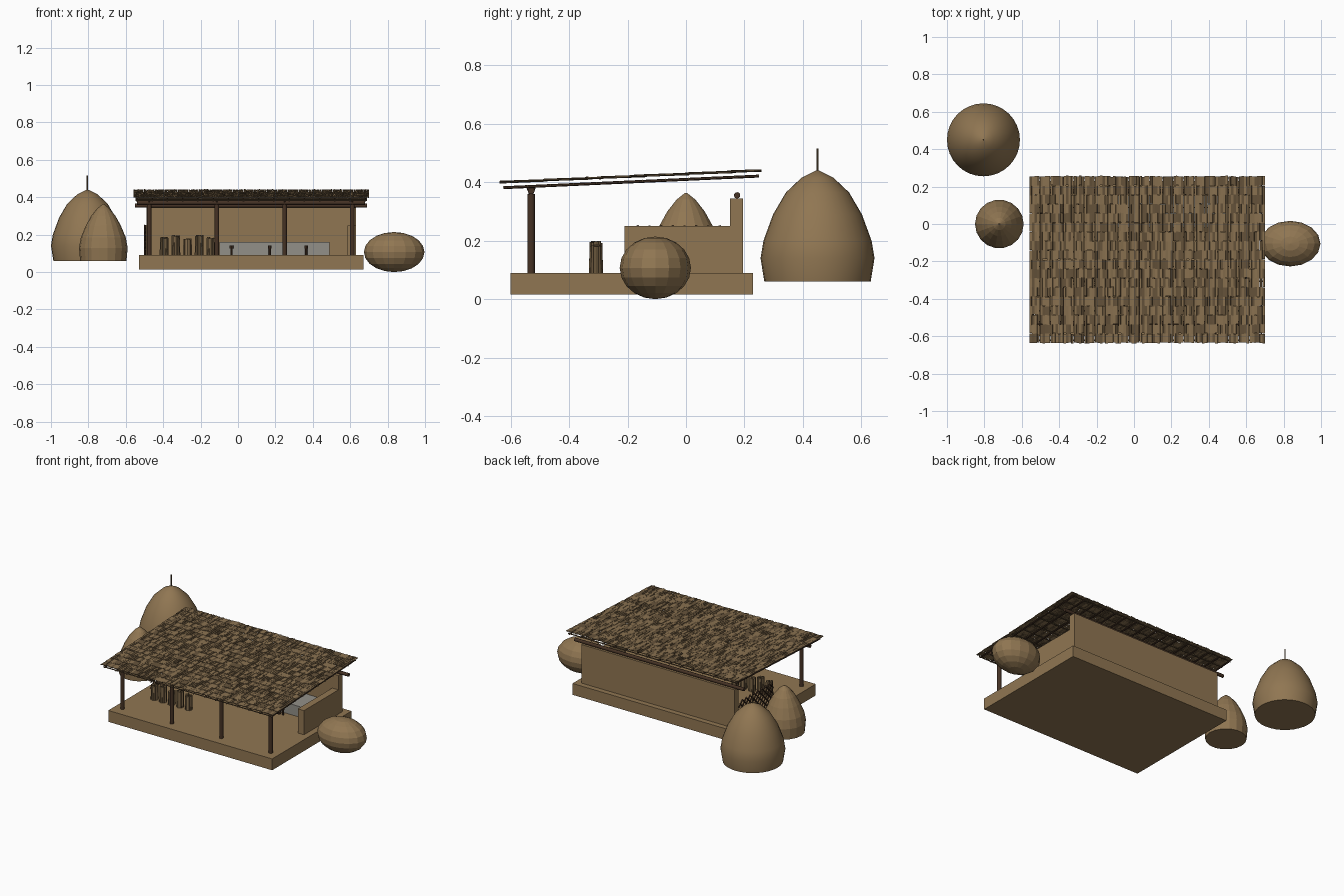
import bpy, bmesh, math, random
from mathutils import Matrix, Vector

random.seed(4)
cube = bpy.data.objects.get("Cube")
if cube:
    bpy.data.objects.remove(cube)


def material(name, r, g, b):
    m = bpy.data.materials.new(name)
    m.use_nodes = True
    m.diffuse_color = (r, g, b, 1)
    bsdf = next(n for n in m.node_tree.nodes if n.type == 'BSDF_PRINCIPLED')
    bsdf.inputs["Base Color"].default_value = (r, g, b, 1)
    return m


EARTH = material("earth tan", .28, .182, .085)
WOOD = material("dark wood", .06, .032, .018)
STRAW = material("light straw", .25, .165, .08)
SHADE = material("aged straw", .13, .085, .042)
STONE = material("grey stone", .29, .28, .25)


def finish(name, bm, *mats, smooth=False):
    me = bpy.data.meshes.new(name)
    bmesh.ops.recalc_face_normals(bm, faces=bm.faces)
    bm.to_mesh(me)
    bm.free()
    for m in mats:
        me.materials.append(m)
    ob = bpy.data.objects.new(name, me)
    bpy.context.collection.objects.link(ob)
    if smooth:
        bpy.ops.object.select_all(action='DESELECT')
        ob.select_set(True)
        bpy.context.view_layer.objects.active = ob
        bpy.ops.object.shade_smooth_by_angle(angle=math.radians(40))
    return ob


def add_block(bm, centre, size, rot=Matrix(), index=0):
    mat = Matrix.Translation(centre) @ rot @ Matrix.Diagonal((*size, 1))
    for v in bmesh.ops.create_cube(bm, size=1, matrix=mat)["verts"]:
        for f in v.link_faces:
            f.material_index = index


def add_rod(bm, a, b, r, sides=8, r2=None, index=0):
    a, b = Vector(a), Vector(b)
    d = b - a
    mat = Matrix.Translation((a + b) / 2) @ d.to_track_quat('Z', 'Y').to_matrix().to_4x4()
    made = bmesh.ops.create_cone(bm, cap_ends=True, segments=sides, radius1=r,
                                 radius2=r if r2 is None else r2, depth=d.length, matrix=mat)
    for v in made["verts"]:
        for f in v.link_faces:
            f.material_index = index


def box(name, lo, hi, mat):
    bm = bmesh.new()
    lo, hi = Vector(lo), Vector(hi)
    add_block(bm, (lo + hi) / 2, hi - lo)
    return finish(name, bm, mat)


def rod(name, a, b, r, mat, sides=10):
    bm = bmesh.new()
    add_rod(bm, a, b, r, sides)
    return finish(name, bm, mat, smooth=True)


def lathe(name, x, y, profile, sides, mat, smooth):
    bm = bmesh.new()
    rings = [[bm.verts.new((x + r * math.cos(t), y + r * math.sin(t), z))
              for t in (math.tau * i / sides for i in range(sides))] for r, z in profile]
    for low, high in zip(rings, rings[1:]):
        for i in range(sides):
            j = (i + 1) % sides
            bm.faces.new((low[i], low[j], high[j], high[i]))
    bm.faces.new(rings[0][::-1])
    bm.faces.new(rings[-1])
    return finish(name, bm, mat, smooth=smooth)


# Platform and walls
box("platform", (-.53, -.6, .015), (.67, .23, .09), EARTH)
box("back_wall", (-.49, .15, .09), (.63, .195, .345), EARTH)
box("side_wall", (.585, -.21, .09), (.63, .15, .25), EARTH)
box("stone_bench", (-.1, -.02, .09), (.49, .15, .16), STONE)

# Front posts with forked tops
for i in range(4):
    x = -.475 + i * .362
    bm = bmesh.new()
    add_rod(bm, (x, -.53, .09), (x, -.53, .36), .013, 10)
    for s in (-1, 1):
        add_rod(bm, (x, -.53, .352), (x, -.53 + s * .013, .388), .005, 6)
    finish("front_post", bm, WOOD, smooth=True)

# Beams
rod("front_beam", (-.54, -.53, .371), (.68, -.53, .371), .012, WOOD)
rod("back_beam", (-.55, .175, .355), (.69, .175, .355), .011, WOOD)

# Sloping roof frame: rafters crossed by battens
SLOPE = .04 / .88


def roof_z(y, base):
    return base + (y + .63) * SLOPE


bm = bmesh.new()
for i in range(16):
    x = -.54 + i * 1.22 / 15
    add_rod(bm, (x, -.625, roof_z(-.625, .381)), (x, .25, roof_z(.25, .381)), .005, 6)
finish("rafters", bm, WOOD)
bm = bmesh.new()
for i in range(12):
    y = -.622 + i * .868 / 11
    z = roof_z(y, .383)
    add_rod(bm, (-.548, y, z), (.69, y, z), .004, 6)
finish("battens", bm, SHADE)

# Thatch in overlapping rows of narrow strips
bm = bmesh.new()
rows, cols = 18, 90
pitch, width = .89 / rows, 1.26 / cols
for r in range(rows):
    for c in range(cols):
        y = -.635 + (r + .5) * pitch + random.uniform(-.003, .003)
        x = -.56 + (c + .5) * width
        tilt = (Matrix.Rotation(random.uniform(-.01, .04), 4, 'X')
                @ Matrix.Rotation(random.uniform(-.25, .25), 4, 'Y'))
        add_block(bm, (x, y, roof_z(y, .4) + random.uniform(-.001, .001)),
                  (width * .94, pitch * 1.02, .004), tilt, int(random.random() < .45))
finish("roof_thatch", bm, STRAW, SHADE)

# Crossed-stick screen on the right side
bm = bmesh.new()
y0, y1, z0, z1 = -.2, .15, .09, .25
h = z1 - z0
for k in range(-4, 10):
    for s, x in ((1, -.499), (-1, -.492)):
        start = y0 + k * .04
        lo = max(start, y0)
        hi = min(start + h, y1)
        if hi - lo < .01:
            continue
        za, zb = z0 + lo - start, z0 + hi - start
        if s < 0:
            lo, hi = y0 + y1 - lo, y0 + y1 - hi
        add_rod(bm, (x, lo, za), (x, hi, zb), .0045, 6)
finish("lattice_screen", bm, WOOD)

# Upright bundles of sticks
for i, top in enumerate((.187, .197, .18, .2, .187)):
    bm = bmesh.new()
    x = -.395 + i * .0625
    for k in range(8):
        t = math.tau * k / 8
        c, s = math.cos(t), math.sin(t)
        add_rod(bm, (x + .016 * c, -.308 + .016 * s, .09),
                (x + .014 * c, -.308 + .014 * s, top - random.uniform(0, .008)), .008, 6, index=k % 2)
    finish("stick_bundle", bm, STRAW, SHADE)

# Small stakes before the bench
for x in (-.035, .17, .365):
    bm = bmesh.new()
    add_rod(bm, (x, -.05, .09), (x, -.05, .125), .006, 8)
    add_rod(bm, (x, -.05, .125), (x, -.05, .142), .01, 8)
    finish("stake", bm, WOOD)

# Haystacks
lathe("large_haystack", -.805, .45,
      [(.182, .06), (.195, .14), (.185, .2), (.152, .29), (.108, .365), (.055, .415), (.006, .44)],
      32, EARTH, True)
rod("haystack_pole", (-.805, .45, .43), (-.805, .45, .515), .004, SHADE, 8)
lathe("small_haystack", -.72, 0,
      [(.124, .06), (.13, .13), (.12, .185), (.093, .25), (.065, .3), (.033, .34), (.004, .363)],
      18, EARTH, False)

# Rounded mound
bm = bmesh.new()
bmesh.ops.create_uvsphere(bm, u_segments=16, v_segments=10, radius=1,
                          matrix=Matrix.Translation((.835, -.105, .107)) @ Matrix.Diagonal((.162, .122, .107, 1)))
finish("round_mound", bm, EARTH)
